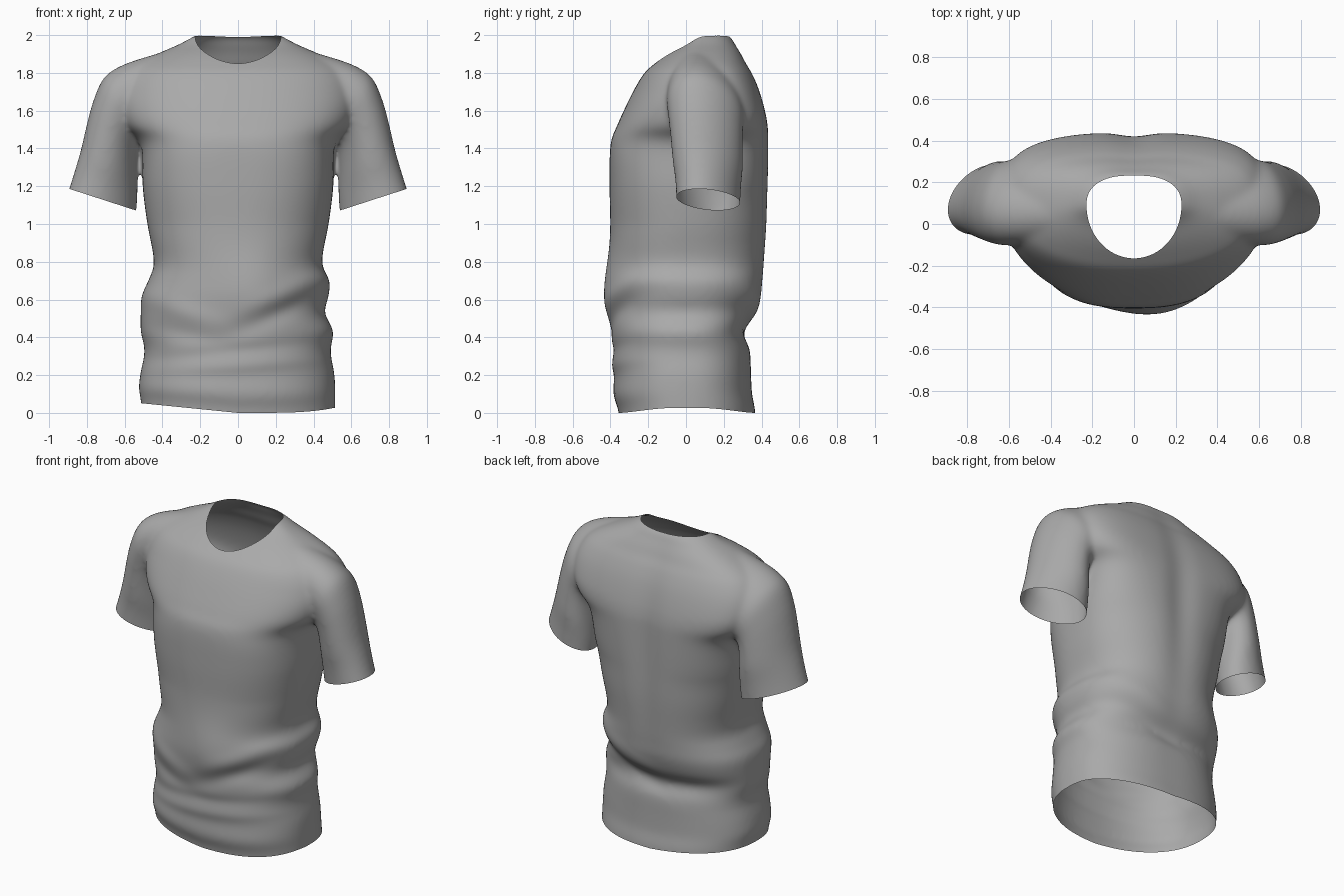
import bpy, bmesh, math

SIDES = 72
if "Cube" in bpy.data.objects:
    bpy.data.objects.remove(bpy.data.objects["Cube"], do_unlink=True)


def resample(rows, steps):
    """Smoothly interpolate rows of section sizes."""
    out = []
    for i in range(len(rows) - 1):
        a, b, c, d = (rows[max(0, min(len(rows) - 1, i + k))] for k in (-1, 0, 1, 2))
        for s in range(steps):
            t = s / steps
            out.append([q + t / 2 * (r - p + t * (2*p - 5*q + 4*r - u + t * (3*(q - r) + u - p)))
                        for p, q, r, u in zip(a, b, c, d)])
    return out + [list(rows[-1])]


def oval(angle, power):
    """Point on a unit superellipse."""
    c, s = math.cos(angle), math.sin(angle)
    return (math.copysign(abs(c) ** (2 / power), c), math.copysign(abs(s) ** (2 / power), s))


def loft(bm, rings):
    """Closed skin over a list of rings."""
    loops = [[bm.verts.new(p) for p in ring] for ring in rings]
    for a, b in zip(loops, loops[1:]):
        for i in range(SIDES):
            j = (i + 1) % SIDES
            bm.faces.new((a[i], a[j], b[j], b[i]))
    bm.faces.new(loops[0][::-1])
    bm.faces.new(loops[-1])


def new_object(name, bm):
    bmesh.ops.recalc_face_normals(bm, faces=bm.faces)
    mesh = bpy.data.meshes.new(name)
    bm.to_mesh(mesh)
    bm.free()
    obj = bpy.data.objects.new(name, mesh)
    bpy.context.collection.objects.link(obj)
    return obj


def peak(z, centre, reach):
    """One at the centre, falling to zero at the reach."""
    return max(0, 1 - abs(z - centre) / reach)


ANGLES = [2 * math.pi * i / SIDES for i in range(SIDES)]

# Torso sections: height, right edge, left edge, front, back
TORSO = [
    (-.06, -.51, .515, -.35, .37), (.02, -.515, .515, -.36, .365),
    (.1, -.525, .515, -.385, .35), (.2, -.515, .51, -.38, .345),
    (.33, -.495, .49, -.39, .34), (.43, -.515, .505, -.39, .315),
    (.53, -.515, .46, -.395, .37), (.62, -.51, .48, -.4, .4),
    (.7, -.475, .485, -.4, .41), (.8, -.445, .445, -.4, .42),
    (1, -.48, .48, -.4, .435), (1.2, -.505, .505, -.405, .44),
    (1.42, -.515, .515, -.4, .44), (1.52, -.6, .6, -.365, .435),
    (1.62, -.635, .635, -.32, .415), (1.72, -.63, .63, -.27, .385),
    (1.8, -.59, .59, -.22, .35),
    (1.85, -.53, .53, -.165, .32), (1.9, -.43, .43, -.1, .295),
    (1.95, -.315, .315, -.02, .265), (1.985, -.25, .25, .02, .245),
    (2.02, -.18, .18, .06, .2)]


def torso_ring(row):
    z, right, left, front, back = row
    ridge = .1 * max(0, min(1, (z - .9) / .6))
    # Squarer across the chest and the shoulder blades
    front_power = 2.3 + .4 * peak(z, 1.35, .35)
    back_power = 2.4 + 1.1 * peak(z, 1.58, .45)
    ring = []
    for a in ANGLES:
        u, v = oval(a, back_power if a < math.pi else front_power)
        ring.append((u * (left if u > 0 else -right),
                     ridge + v * (back - ridge if v > 0 else ridge - front), z))
    return ring


# Sleeve sections: top x, top z, underside x, underside z, front, back
SLEEVE = [
    (.4, 1.91, .3, 1.5, -.08, .3), (.55, 1.865, .42, 1.48, -.09, .3),
    (.65, 1.822, .48, 1.45, -.095, .3), (.717, 1.765, .515, 1.42, -.095, .3),
    (.767, 1.65, .53, 1.38, -.085, .295), (.8, 1.53, .532, 1.32, -.075, .295),
    (.83, 1.4, .532, 1.24, -.065, .295), (.865, 1.28, .532, 1.15, -.05, .285),
    (.895, 1.185, .538, 1.07, -.045, .28), (.915, 1.13, .543, 1.015, -.045, .28)]


def sleeve_ring(row, side):
    tx, tz, bx, bz, front, back = row
    ring = []
    for a in ANGLES:
        u, v = oval(a, 1.95)
        t = (u + 1) / 2
        # The outer edge leans to the front, the underside to the back
        ring.append((side * (bx + t * (tx - bx)),
                     (front + back) / 2 + v * (back - front) / 2 - .05 * u,
                     bz + t * (tz - bz)))
    return ring


bm = bmesh.new()
loft(bm, [torso_ring(r) for r in resample(TORSO, 4)])
for side in (1, -1):
    loft(bm, [sleeve_ring(r, side) for r in resample(SLEEVE, 4)])
shirt = new_object("shirt", bm)

# Egg-shaped neck opening
NECK_Y, NECK_X, NECK_FRONT, NECK_BACK = .09, .228, .255, .145


def neck_radius(p):
    y = p.y - NECK_Y
    n, depth = (2.4, NECK_BACK) if y > 0 else (2, NECK_FRONT)
    return (abs(p.x / NECK_X) ** n + abs(y / depth) ** n) ** (1 / n)


def neck_ring(z):
    ring = []
    for a in ANGLES:
        u, v = oval(a, 2.4 if a < math.pi else 2)
        ring.append((u * NECK_X, NECK_Y + v * (NECK_BACK if v > 0 else NECK_FRONT), z))
    return ring


bm = bmesh.new()
loft(bm, [neck_ring(1.6), neck_ring(2.3)])
cutter = new_object("neck_cutter", bm)
cutter.hide_render = True

# Merge body and sleeves into one soft skin, then cut the neck
remesh = shirt.modifiers.new("merge", 'REMESH')
remesh.mode = 'VOXEL'
remesh.voxel_size = .0125
soften = shirt.modifiers.new("soften", 'SMOOTH')
soften.factor = .5
soften.iterations = 22
cut = shirt.modifiers.new("neck", 'BOOLEAN')
cut.operation = 'DIFFERENCE'
cut.solver = 'EXACT'
cut.object = cutter
graph = bpy.context.evaluated_depsgraph_get()
skin = bpy.data.meshes.new_from_object(shirt.evaluated_get(graph))
shirt.modifiers.clear()
shirt.data = skin
bpy.data.objects.remove(cutter, do_unlink=True)

bm = bmesh.new()
bm.from_mesh(skin)
walls = [f for f in bm.faces if all(v.co.z > 1.5 and neck_radius(v.co) < 1.003 for v in f.verts)]
bmesh.ops.delete(bm, geom=walls, context='FACES')


def trim(faces, point, normal):
    """Cut faces with a plane and drop what lies beyond it."""
    geom = set(faces)
    for f in faces:
        geom.update(f.verts)
        geom.update(f.edges)
    bmesh.ops.bisect_plane(bm, geom=list(geom), plane_co=point, plane_no=normal, clear_outer=True)


# Open hem and cuffs
trim(bm.faces[:], (0, 0, 0), (0, 0, -1))
for side in (1, -1):
    cuff = [f for f in bm.faces if all(v.co.x * side > .52 and .9 < v.co.z < 1.3 for v in f.verts)]
    trim(cuff, (side * .89, 0, 1.185), (side * .115, 0, -.355))

# Cloth folds: facing (-1 front, 1 back), x, z, slope, length, width, depth
FOLDS = [
    (-1, .08, .64, 0, .2, .2, .035),
    (-1, .3, .66, .4, .22, .06, .012), (-1, .22, .53, .4, .25, .06, -.016),
    (-1, -.3, .54, -.3, .2, .06, .012), (-1, -.3, .42, -.2, .22, .05, -.009),
    (-1, 0, .33, .1, .45, .04, -.008), (-1, .05, .25, .08, .45, .04, .007),
    (1, .22, .6, .35, .25, .06, .01), (1, .22, .49, .35, .25, .05, -.012),
    (1, -.25, .44, -.12, .25, .05, -.008), (1, 0, 1.3, 0, .1, .6, -.02)]
bm.normal_update()
for v in bm.verts:
    x, y, z = v.co
    if abs(x) > .53:
        continue
    push = 0
    for facing, fx, fz, slope, length, width, depth in FOLDS:
        across = (z - fz - slope * (x - fx)) / width
        push += depth * max(0, facing * v.normal.y) * math.exp(-((x - fx) / length) ** 2 - across ** 2)
    v.co += v.normal * push

# Uneven hem, lifted at the sides
for v in bm.verts:
    x, z = v.co.x, v.co.z
    lift = .1 * max(0, -x) + .025 * min(1, abs(x) * 2) ** 4 * (x > 0)
    v.co.z += lift * max(0, 1 - z / .3)
bm.to_mesh(skin)
bm.free()

# Plain cloth colour
cloth = bpy.data.materials.new("grey_cloth")
cloth.use_nodes = True
grey = (.4, .4, .4, 1)
cloth.diffuse_color = grey
cloth.node_tree.nodes["Principled BSDF"].inputs["Base Color"].default_value = grey
skin.materials.clear()
skin.materials.append(cloth)

bpy.ops.object.select_all(action='DESELECT')
shirt.select_set(True)
bpy.context.view_layer.objects.active = shirt
bpy.ops.object.shade_smooth_by_angle(angle=math.radians(60))
